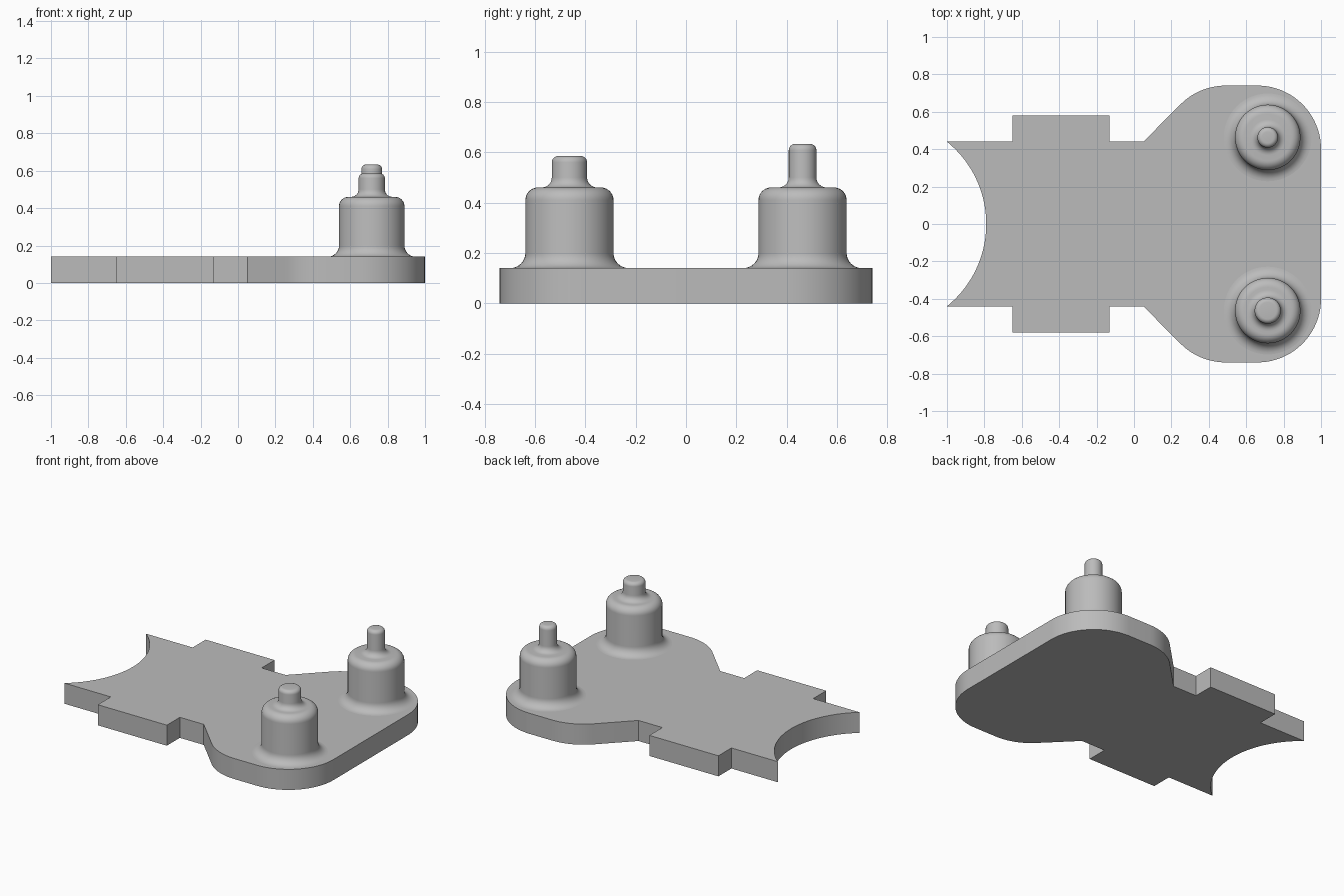
import bpy, bmesh
from math import sin, cos, pi, radians, atan2

cube = bpy.data.objects.get("Cube")
if cube:
    bpy.data.objects.remove(cube, do_unlink=True)

grey = bpy.data.materials.new("plain grey")
grey.use_nodes = True
colour = (0.5, 0.5, 0.5, 1)
grey.diffuse_color = colour
grey.node_tree.nodes["Principled BSDF"].inputs["Base Color"].default_value = colour

PLATE_TOP = 0.14


def arc(cx, cy, r, start, end, steps):
    """Points on an arc, angles in degrees."""
    angles = [radians(start + (end - start) * i / steps) for i in range(steps + 1)]
    return [(cx + r * cos(a), cy + r * sin(a)) for a in angles]


def finish(name, bm):
    bmesh.ops.recalc_face_normals(bm, faces=bm.faces[:])
    mesh = bpy.data.meshes.new(name)
    bm.to_mesh(mesh)
    bm.free()
    mesh.materials.append(grey)
    obj = bpy.data.objects.new(name, mesh)
    bpy.context.collection.objects.link(obj)
    bpy.ops.object.select_all(action='DESELECT')
    obj.select_set(True)
    bpy.context.view_layer.objects.active = obj
    bpy.ops.object.shade_smooth_by_angle(angle=radians(35))
    return obj


def make_plate():
    # Back half of the outline, from the right edge to the notched left end
    half = arc(0.66, 0.40, 0.34, 0, 90, 20) + arc(0.49, 0.40, 0.34, 90, 135, 10)
    half += [(0.05, 0.44), (-0.13, 0.44), (-0.13, 0.58), (-0.65, 0.58), (-0.65, 0.44)]
    # Concave end, swept from the back tip to the middle
    sag, tip = 0.21, 0.44
    r = (tip ** 2 + sag ** 2) / (2 * sag)
    cx = -1 + sag - r
    half += arc(cx, 0, r, math_degrees(atan2(tip, -1 - cx)), 0, 18)
    outline = half + [(x, -y) for x, y in reversed(half[:-1])]
    bm = bmesh.new()
    face = bm.faces.new([bm.verts.new((x, y, 0)) for x, y in outline])
    top = bmesh.ops.extrude_face_region(bm, geom=[face])["geom"]
    moved = [g for g in top if isinstance(g, bmesh.types.BMVert)]
    bmesh.ops.translate(bm, verts=moved, vec=(0, 0, PLATE_TOP))
    return finish("base_plate", bm)


def math_degrees(a):
    return a * 180 / pi


def make_post(name, y, pin_radius, pin_top):
    # Lathe profile: base fillet, rounded shoulder, pin fillet, rounded tip
    body, shoulder = 0.175, 0.46
    flare, rim, neck, tip = 0.06, 0.05, 0.04, 0.025
    profile = [(body + flare, PLATE_TOP - 0.01)]
    profile += arc(body + flare, PLATE_TOP + flare, flare, 270, 180, 8)
    profile += arc(body - rim, shoulder - rim, rim, 0, 90, 8)
    profile += arc(pin_radius + neck, shoulder + neck, neck, 270, 180, 6)
    profile += arc(pin_radius - tip, pin_top - tip, tip, 0, 90, 6)
    profile.append((0, pin_top))
    bm = bmesh.new()
    verts = [bm.verts.new((r, 0, z)) for r, z in profile]
    edges = [bm.edges.new(pair) for pair in zip(verts, verts[1:])]
    bmesh.ops.spin(bm, geom=verts + edges, cent=(0, 0, 0), axis=(0, 0, 1),
                   angle=2 * pi, steps=48)
    bmesh.ops.remove_doubles(bm, verts=bm.verts[:], dist=0.0005)
    post = finish(name, bm)
    post.location = (0.715, y, 0)
    return post


make_plate()
make_post("front_post", -0.463, 0.07, 0.585)
make_post("back_post", 0.463, 0.055, 0.633)
